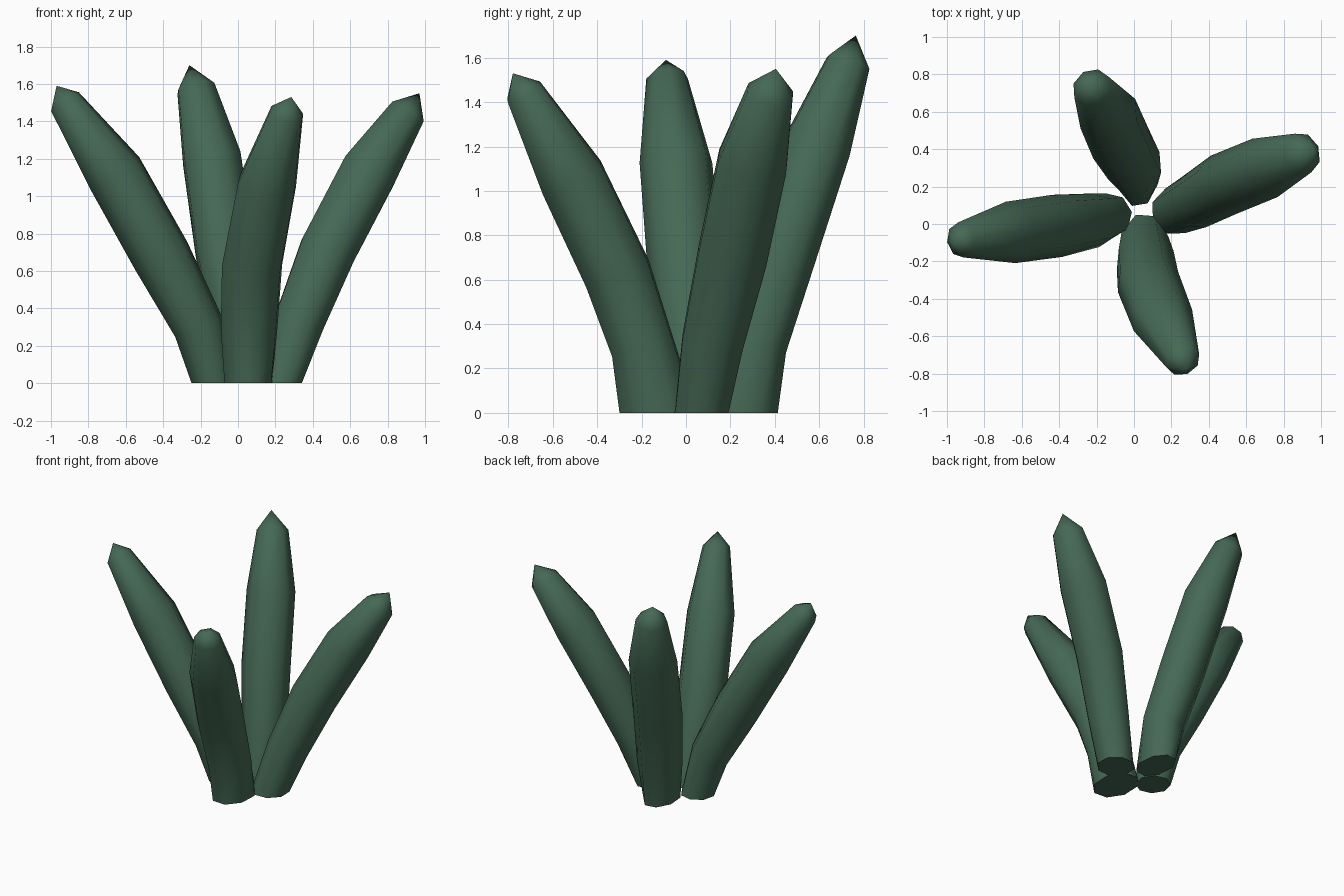
import bpy, bmesh, math
from mathutils import Vector

if "Cube" in bpy.data.objects:
    bpy.data.objects.remove(bpy.data.objects["Cube"])

SIDES = 8
mat = bpy.data.materials.new("leaf_green")
mat.diffuse_color = (0.06, 0.14, 0.09, 1)
mat.use_nodes = True
mat.node_tree.nodes["Principled BSDF"].inputs["Base Color"].default_value = mat.diffuse_color


def stalk(name, base, base_r, rings, tip):
    """Tapered stalk: flat oval foot, tilted rings, pointed tip."""
    bm = bmesh.new()
    angles = [2 * math.pi * i / SIDES for i in range(SIDES)]
    pts = [Vector((*base, 0))] + [Vector(r[:3]) for r in rings] + [Vector(tip)]
    lean = pts[-1] - pts[0]
    lean.z = 0
    lean.normalize()
    side = lean.cross(Vector((0, 0, 1)))
    # foot on the ground
    loops = [[]]
    for a in angles:
        d = side * math.cos(a) + lean * math.sin(a)
        loops[0].append(bm.verts.new((base[0] + d.x * base_r[0],
                                      base[1] + d.y * base_r[1], 0)))
    # rings square to the centre line
    for i, r in enumerate(rings, 1):
        axis = (pts[i + 1] - pts[i - 1]).normalized()
        u = (side - axis * side.dot(axis)).normalized()
        v = axis.cross(u)
        if v.dot(lean) < 0:
            v = -v
        loops.append([bm.verts.new(pts[i] + u * math.cos(a) * r[3]
                                   + v * math.sin(a) * r[3] * 0.95) for a in angles])
    for lo, hi in zip(loops, loops[1:]):
        for k in range(SIDES):
            n = (k + 1) % SIDES
            bm.faces.new((lo[k], lo[n], hi[n], hi[k]))
    # tip and foot cap
    apex = bm.verts.new(tip)
    for k in range(SIDES):
        bm.faces.new((loops[-1][k], loops[-1][(k + 1) % SIDES], apex))
    bm.faces.new(loops[0][::-1])
    bmesh.ops.recalc_face_normals(bm, faces=bm.faces)
    for f in bm.faces:
        f.smooth = len(f.verts) <= 4
    for e in bm.edges:
        if any(len(f.verts) > 4 for f in e.link_faces):
            e.smooth = False
    me = bpy.data.meshes.new(name)
    bm.to_mesh(me)
    bm.free()
    me.materials.append(mat)
    ob = bpy.data.objects.new(name, me)
    bpy.context.collection.objects.link(ob)


# each ring: x, y, z, radius
stalk("left_stalk", (-0.13, 0.045), (0.12, 0.12),
      [(-0.21, 0.02, 0.30, 0.145), (-0.41, -0.01, 0.68, 0.168),
       (-0.66, -0.045, 1.125, 0.166), (-0.925, -0.085, 1.505, 0.095)],
      (-0.97, -0.09, 1.59))
stalk("back_stalk", (0.02, 0.255), (0.11, 0.165),
      [(0.0, 0.31, 0.30, 0.155), (-0.07, 0.43, 0.71, 0.168),
       (-0.14, 0.59, 1.20, 0.166), (-0.225, 0.73, 1.575, 0.108)],
      (-0.26, 0.765, 1.70))
stalk("right_stalk", (0.22, 0.07), (0.13, 0.13),
      [(0.325, 0.12, 0.32, 0.15), (0.48, 0.21, 0.71, 0.17),
       (0.70, 0.30, 1.13, 0.17), (0.905, 0.38, 1.445, 0.112)],
      (0.97, 0.405, 1.55))
stalk("front_stalk", (0.055, -0.125), (0.135, 0.185),
      [(0.06, -0.195, 0.295, 0.16), (0.075, -0.31, 0.63, 0.17),
       (0.155, -0.515, 1.06, 0.166), (0.26, -0.73, 1.445, 0.095)],
      (0.285, -0.78, 1.53))
